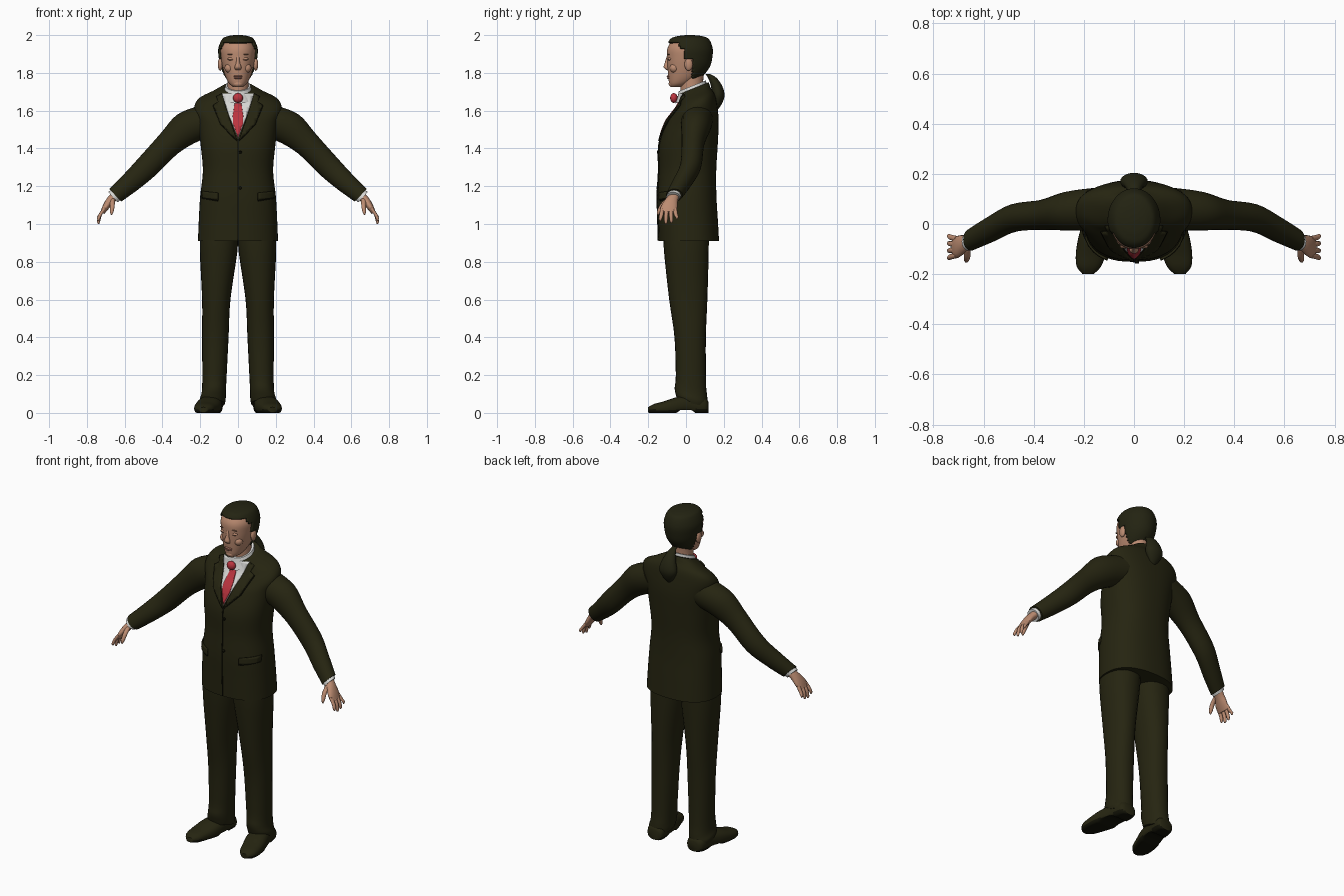
import bpy, bmesh, math
from mathutils import Vector
from mathutils.bvhtree import BVHTree

if "Cube" in bpy.data.objects:
    bpy.data.objects.remove(bpy.data.objects["Cube"])


def material(name, r, g, b):
    m = bpy.data.materials.new(name)
    m.use_nodes = True
    m.diffuse_color = (r, g, b, 1)
    m.node_tree.nodes["Principled BSDF"].inputs["Base Color"].default_value = (r, g, b, 1)
    return m


SUIT = material("dark olive cloth", .019, .018, .0055)
HAIR = material("dark olive hair", .017, .017, .006)
SEAM = material("near black seam", .006, .006, .002)
SKIN = material("warm skin", .5, .26, .165)
LIPS = material("rosy lips", .4, .17, .12)
BROW = material("brown brow", .2, .1, .06)
SHIRT = material("off white shirt", .68, .68, .66)
TIE = material("red tie", .5, .035, .05)

X, Y, Z = Vector((1, 0, 0)), Vector((0, 1, 0)), Vector((0, 0, 1))


def finish(bm, name, mats, rule=None):
    bmesh.ops.recalc_face_normals(bm, faces=bm.faces)
    for f in bm.faces:
        f.smooth = True
        if rule:
            f.material_index = rule(f)
    mesh = bpy.data.meshes.new(name)
    bm.to_mesh(mesh)
    bm.free()
    mesh.set_sharp_from_angle(angle=math.radians(50))
    for m in mats:
        mesh.materials.append(m)
    ob = bpy.data.objects.new(name, mesh)
    bpy.context.collection.objects.link(ob)
    return ob


def spline(rings, steps):
    """Catmull-Rom smoothing of ring rows (x, y, z, a, b)."""
    rows = [Vector(r) for r in rings]
    out = []
    for i in range(len(rows) - 1):
        p, q, r, s = (rows[max(0, min(len(rows) - 1, i + k))] for k in (-1, 0, 1, 2))
        for j in range(steps):
            t = j / steps
            out.append(q + (r - p) * (t / 2) + (p * 2 - q * 5 + r * 4 - s) * (t * t / 2)
                       + (q * 3 - p - r * 3 + s) * (t ** 3 / 2))
    return out + [rows[-1]]


def loft(name, rings, mats, u=X, v=Y, n=24, steps=4, power=2, side=1,
         deform=None, rule=None, keep=None):
    """Skin superelliptic rings, which lie in the plane of u and v."""
    bm = bmesh.new()
    loops = []
    for r in spline(rings, steps):
        loop = []
        for k in range(n):
            t = math.tau * k / n
            c, s = (math.copysign(abs(w) ** (2 / power), w) for w in (math.cos(t), math.sin(t)))
            p = Vector(r[:3]) + u * (r[3] * c) + v * (r[4] * s)
            if deform:
                deform(p)
            p.x *= side
            loop.append(bm.verts.new(p))
        loops.append(loop)
    for a, b in zip(loops, loops[1:]):
        for k in range(n):
            bm.faces.new((a[k - 1], a[k], b[k], b[k - 1]))
    bm.faces.new(loops[0])
    bm.faces.new(loops[-1])
    if keep:
        bad = [f for f in bm.faces if not keep(f.calc_center_median())]
        bmesh.ops.delete(bm, geom=bad, context='FACES')
    return finish(bm, name, mats, rule)


def blob(name, mat, center, size):
    """Ellipsoid built from a sphere."""
    bm = bmesh.new()
    bmesh.ops.create_uvsphere(bm, u_segments=16, v_segments=10, radius=1)
    bmesh.ops.scale(bm, vec=size, verts=bm.verts)
    bmesh.ops.translate(bm, vec=center, verts=bm.verts)
    return finish(bm, name, [mat])


# Jacket body: the neck opening slopes down towards the front
def neck_slope(p):
    w = max(0, min(1, (p.z - 1.55) / .15))
    p.z += .4 * w * (p.y - .045)


jacket = loft("jacket_body", [
    (0, .015, .91, .212, .16), (0, .01, 1.03, .207, .158), (0, .005, 1.15, .2, .156),
    (0, .008, 1.28, .186, .152), (0, .013, 1.42, .198, .155), (0, .035, 1.54, .213, .138),
    (0, .05, 1.61, .232, .115), (0, .058, 1.655, .21, .095), (0, .05, 1.69, .14, .08),
    (0, .045, 1.72, .085, .076)], [SUIT], n=48, steps=5, power=2.4, deform=neck_slope)
bm = bmesh.new()
bm.from_mesh(jacket.data)
body = BVHTree.FromBMesh(bm)
bm.free()


def plate(name, outline, mat, lift, side=1, thick=.006):
    """Flat outline in x and z, laid over the front of the jacket."""
    bm = bmesh.new()
    bm.faces.new([bm.verts.new((x * side, 0, z)) for x, z in outline])
    for axis, i in ((X, 0), (Z, 2)):
        values = [v.co[i] for v in bm.verts]
        cut = math.ceil(min(values) / .02) * .02
        while cut < max(values):
            bmesh.ops.bisect_plane(bm, geom=bm.verts[:] + bm.edges[:] + bm.faces[:],
                                   plane_co=axis * cut, plane_no=axis)
            cut += .02
    bmesh.ops.triangulate(bm, faces=bm.faces)
    for v in bm.verts:
        hit = body.ray_cast(Vector((v.co.x, -1, v.co.z)), Y)[0]
        if hit is None or hit.y > .06:
            hit = body.find_nearest(Vector((v.co.x, -.06, v.co.z)))[0]
        v.co.y = hit.y - lift
    ob = finish(bm, name, [mat])
    mod = ob.modifiers.new("thickness", 'SOLIDIFY')
    mod.thickness, mod.offset = thick, 0


# Shirt front, tie and jacket trim
plate("shirt_front", [(0, 1.455), (.05, 1.58), (.085, 1.69), (-.085, 1.69), (-.05, 1.58)], SHIRT, .002)
plate("tie_blade", [(0, 1.46), (.026, 1.53), (.028, 1.57), (.016, 1.65),
                    (-.016, 1.65), (-.028, 1.57), (-.026, 1.53)], TIE, .008)
plate("front_seam", [(-.002, .912), (.002, .912), (.002, 1.45), (-.002, 1.45)], SEAM, .002)
for i, z in enumerate((1.19, 1.38)):
    ring = [math.tau * k / 12 for k in range(12)]
    plate(f"button_{i}", [(.012 + .008 * math.cos(t), z + .008 * math.sin(t)) for t in ring], SEAM, .005)
blob("tie_knot", TIE, (0, -.064, 1.667), (.027, .02, .026))

# Neck and shirt collar
slant = Vector((0, 1, .4))
loft("neck", [(0, .035, 1.64, .06, .062), (0, .03, 1.74, .056, .06), (0, .035, 1.83, .058, .065)], [SKIN])
loft("shirt_collar", [(0, .028, 1.672, .084, .085), (0, .032, 1.7, .076, .078),
                      (0, .034, 1.732, .066, .072)], [SHIRT], v=slant)

# Head, and hair as a thicker shell over the part behind the hairline
skull = [(0, -.055, 1.724, .022, .026), (0, -.036, 1.742, .046, .053), (0, -.01, 1.78, .066, .084),
         (0, .008, 1.83, .081, .106), (0, .014, 1.88, .09, .114), (0, .016, 1.93, .092, .114),
         (0, .019, 1.97, .072, .092), (0, .02, 1.986, .044, .056), (0, .02, 1.992, .008, .01)]
loft("head", skull, [SKIN], n=40, power=2.15)


def hairline(p):
    return (p.z > 1.96 or (p.y > -.035 and p.z > 1.93) or (p.y > -.01 and p.z > 1.875)
            or (p.y > .035 and p.z > 1.77))


shell = [(x, y, z + .008 * (z > 1.95), a + .012, b + .011) for x, y, z, a, b in skull]
hair = loft("hair", shell, [HAIR], n=64, steps=8, keep=hairline)
mod = hair.modifiers.new("thickness", 'SOLIDIFY')
mod.thickness, mod.offset = .012, -1
loft("ponytail", [(0, .112, 1.795, .014, .012), (0, .138, 1.775, .024, .022), (0, .162, 1.73, .042, .03),
                  (0, .17, 1.68, .055, .034), (0, .167, 1.635, .036, .022), (0, .158, 1.6, .008, .006)],
     [HAIR])

# Face
loft("nose", [(0, -.093, 1.89, .008, .008), (0, -.1, 1.855, .01, .012),
              (0, -.104, 1.83, .018, .014), (0, -.096, 1.815, .013, .008)], [SKIN], n=16)
blob("upper_lip", LIPS, (0, -.093, 1.782), (.025, .01, .005))
blob("lower_lip", LIPS, (0, -.091, 1.773), (.021, .01, .006))
blob("chin", SKIN, (0, -.072, 1.742), (.028, .02, .018))


# Shoe: flat underneath, with a raised arch ahead of the heel
def flatten(p):
    p.z = max(p.z, .014 if -.04 < p.y < .03 else 0)


# Parts made once for each side
for side, label in ((1, "left"), (-1, "right")):
    blob(f"{label}_ear", SKIN, (side * .094, .014, 1.845), (.013, .022, .034))
    blob(f"{label}_eyelid", SKIN, (side * .036, -.085, 1.874), (.019, .011, .009))
    blob(f"{label}_eye_line", BROW, (side * .036, -.093, 1.869), (.015, .004, .0016))
    blob(f"{label}_brow", BROW, (side * .037, -.091, 1.898), (.02, .006, .0025))
    blob(f"{label}_cheek", SKIN, (side * .045, -.062, 1.825), (.026, .025, .025))

    # Lapel, with a dark edge below it, and pocket flap
    lapel = [(.004, 1.44), (.052, 1.58), (.085, 1.69), (.115, 1.675), (.105, 1.645),
             (.13, 1.63), (.09, 1.53)]
    plate(f"{label}_lapel", lapel, SUIT, .007, side)
    plate(f"{label}_lapel_edge", [(.004, 1.434)] + [(x + .004, z - .003) for x, z in lapel[4:]],
          SEAM, .003, side, .003)
    flap = [(.105, 1.125), (.192, 1.14), (.192, 1.175), (.105, 1.165)]
    plate(f"{label}_pocket_flap", flap, SUIT, .006, side, .009)
    plate(f"{label}_pocket_edge", [(x, z - .005) for x, z in flap], SEAM, .001, side, .003)

    # Sleeve and shirt cuff
    across = Vector((.68, 0, .73))
    loft(f"{label}_sleeve", [
        (.15, .06, 1.55, .1, .085), (.262, .052, 1.51, .092, .078), (.365, .037, 1.425, .07, .06),
        (.48, .024, 1.305, .064, .056), (.57, -.02, 1.22, .055, .052), (.65, -.062, 1.152, .046, .044)],
        [SUIT], u=across, side=side)
    loft(f"{label}_shirt_cuff", [(.63, -.052, 1.168, .037, .036), (.662, -.07, 1.142, .037, .036)],
         [SHIRT], u=across, side=side)

    # Hand
    thin = Vector((.8, 0, .6))
    loft(f"{label}_palm", [(.645, -.06, 1.155, .028, .024), (.675, -.078, 1.125, .035, .022),
                           (.7, -.09, 1.09, .044, .018), (.718, -.094, 1.06, .04, .012)],
         [SKIN], u=Y, v=thin, n=16, side=side)
    for i, tip in enumerate((1.015, 1.0, 1.005, 1.025)):
        y = -.125 + .022 * i
        spread = (i - 1.5) * .007
        loft(f"{label}_finger_{i}", [
            (.705, y, 1.085, .011, .011), (.729, y + spread / 2, 1.05, .011, .01),
            (.738, y + spread, tip + .012, .009, .008), (.738, y + spread, tip, .003, .003)],
            [SKIN], u=Y, v=X, n=10, side=side)
    loft(f"{label}_thumb", [(.665, -.09, 1.135, .016, .014), (.665, -.125, 1.1, .014, .013),
                            (.668, -.143, 1.065, .011, .01), (.67, -.148, 1.048, .003, .003)],
         [SKIN], u=Y, v=X, n=10, side=side)

    # Trouser leg with a cuff that breaks over the shoe
    loft(f"{label}_trouser_leg", [
        (.1, 0, .96, .1, .12), (.103, .002, .85, .099, .118), (.115, .012, .6, .075, .101),
        (.12, .022, .4, .07, .083), (.125, .026, .18, .064, .08), (.128, .026, .11, .064, .086),
        (.133, .03, .075, .068, .084), (.133, .032, .05, .064, .078)],
        [SUIT], power=2.2, side=side,
        deform=lambda p: setattr(p, "z", p.z - .25 * (p.y - .03) * (p.z < .2)))

    loft(f"{label}_shoe", [
        (.13, .118, .03, .035, .03), (.133, .1, .035, .052, .045), (.14, .03, .04, .057, .055),
        (.155, -.05, .033, .066, .05), (.172, -.12, .024, .06, .036), (.18, -.17, .02, .048, .027),
        (.183, -.2, .016, .022, .014)],
        [SUIT, SEAM], v=Z, power=2.4, side=side, deform=flatten,
        rule=lambda f: int(f.calc_center_median().z < .016))
